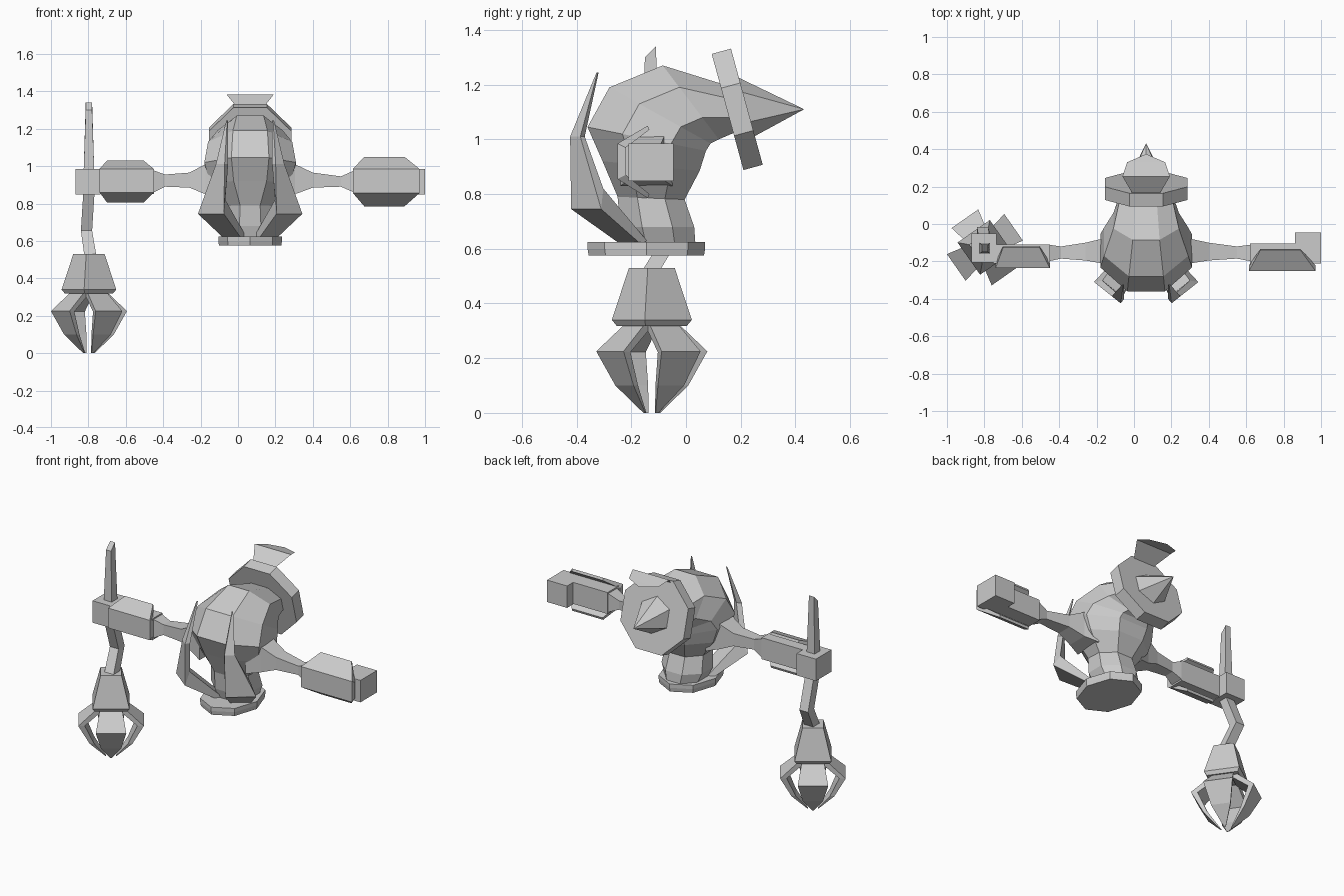
import bpy, bmesh, math
from mathutils import Vector

cube = bpy.data.objects.get("Cube")
if cube:
    bpy.data.objects.remove(cube, do_unlink=True)

grey = bpy.data.materials.new("light_grey")
grey.use_nodes = True
grey.diffuse_color = (0.6, 0.6, 0.6, 1)
grey.node_tree.nodes["Principled BSDF"].inputs["Base Color"].default_value = (0.6, 0.6, 0.6, 1)

CX = 0.065  # body symmetry plane


def finish(name, bm):
    bmesh.ops.remove_doubles(bm, verts=bm.verts, dist=0.0005)
    bmesh.ops.recalc_face_normals(bm, faces=bm.faces)
    me = bpy.data.meshes.new(name)
    bm.to_mesh(me)
    bm.free()
    me.materials.append(grey)
    ob = bpy.data.objects.new(name, me)
    bpy.context.collection.objects.link(ob)


def loft(name, sections):
    """Skin a row of closed sections with the same point count."""
    bm = bmesh.new()
    rings = [[bm.verts.new(p) for p in s] for s in sections]
    n = len(rings[0])
    for a, b in zip(rings, rings[1:]):
        for i in range(n):
            j = (i + 1) % n
            bm.faces.new((a[i], a[j], b[j], b[i]))
    bm.faces.new(rings[0])
    bm.faces.new(rings[-1])
    finish(name, bm)


def box(name, x, y, z):
    rect = [(x[0], y[0]), (x[1], y[0]), (x[1], y[1]), (x[0], y[1])]
    loft(name, [[(px, py, h) for px, py in rect] for h in z])


def rect_x(x, y0, y1, z0, z1):
    return [(x, y0, z0), (x, y1, z0), (x, y1, z1), (x, y0, z1)]


OCTAGON = [(1, -0.41), (1, 0.41), (0.41, 1), (-0.41, 1),
           (-1, 0.41), (-1, -0.41), (-0.41, -1), (0.41, -1)]

# Curved body: (outer y, z), (inner y, z), half width
stations = [
    ((-0.22, 0.61), (0.035, 0.61), 0.11),
    ((-0.24, 0.68), (0.03, 0.68), 0.14),
    ((-0.25, 0.79), (-0.005, 0.78), 0.13),
    ((-0.305, 0.92), (0.05, 0.885), 0.215),
    ((-0.36, 1.045), (0.073, 0.958), 0.245),
    ((-0.28, 1.19), (0.09, 0.985), 0.225),
    ((-0.085, 1.27), (0.12, 1.0), 0.175),
    ((0.14, 1.2), (0.19, 1.03), 0.135),
]
sections = []
for o, i, w in stations:
    mid = Vector(((o[0] + i[0]) / 2, (o[1] + i[1]) / 2))
    arm = Vector(o) - mid
    sections.append([(CX + w * v, mid.x + arm.x * u, mid.y + arm.y * u) for u, v in OCTAGON])
loft("body", sections)

# Tilted octagonal disc at the end of the body
axis = Vector((0, 0.965, 0.264)).normalized()
up = Vector((0, -0.264, 0.965)).normalized()
side = Vector((1, 0, 0))
front_c = Vector((CX, 0.152, 1.10))
loft("tail_disc", [[front_c + axis * d + (up * u + side * v) * 0.22 for u, v in OCTAGON]
                   for d in (0, 0.073)])

# Rear spike on the disc
back_c = front_c + axis * 0.07
base = [back_c + (up * math.cos(k * math.pi / 3) + side * math.sin(k * math.pi / 3)) * 0.112
        for k in range(6)]
loft("tail_spike", [base, [Vector((CX, 0.432, 1.11))] * 6])

# Flared sheet crest over the disc
bm = bmesh.new()
rows = [[bm.verts.new((CX + s * w, y, z)) for s in (-1, 1)] for w, y, z in
        ((0.06, 0.14, 1.30), (0.127, 0.255, 1.384), (0.102, 0.33, 1.362))]
for a, b in zip(rows, rows[1:]):
    bm.faces.new((a[0], a[1], b[1], b[0]))
bm.faces.new((rows[2][0], rows[2][1], bm.verts.new((CX, 0.374, 1.35))))
finish("crest", bm)

# Flat plate under the body
loft("base_plate", [[(CX + 0.17 * k * math.sin(i * math.pi / 4),
                      -0.145 + 0.215 * k * math.cos(i * math.pi / 4), z) for i in range(8)]
                    for k, z in ((0.98, 0.575), (1, 0.6), (1, 0.624))])

# Pair of thin bent blades in front of the body
t, n = Vector((0.78, -0.62, 0)), Vector((0.76, 0.64, 0))
for s, name in ((1, "right_blade"), (-1, "left_blade")):
    secs = []
    # outer centre, outer width, inner width, thickness, rise of the inner edge
    for c, w, wi, th, dz in (((-0.03, -0.20, 0.615), 0.12, 0.12, 0.03, 0.015),
                             ((-0.145, -0.365, 0.745), 0.177, 0.13, 0.035, 0.075),
                             ((-0.095, -0.405, 1.01), 0.06, 0.05, 0.03, 0.0),
                             ((-0.06, -0.325, 1.245), 0.006, 0.006, 0.006, 0.0)):
        c = Vector(c)
        d = c + n * th + Vector((0, 0, dz))
        pts = [c - t * w / 2, c + t * w / 2, d + t * wi / 2, d - t * wi / 2]
        secs.append([(CX + s * (p.x - CX), p.y, p.z) for p in pts])
    loft(name, secs)

# Arms, forearms and block hands
loft("left_arm", [rect_x(0.22, -0.24, -0.05, 0.83, 1.03), rect_x(0.305, -0.21, -0.08, 0.85, 1.01),
                  rect_x(0.40, -0.195, -0.10, 0.885, 0.965), rect_x(0.55, -0.185, -0.12, 0.89, 0.945),
                  rect_x(0.63, -0.20, -0.11, 0.855, 0.98)])
loft("right_arm", [rect_x(-0.10, -0.24, -0.05, 0.83, 1.03), rect_x(-0.175, -0.21, -0.08, 0.85, 1.01),
                   rect_x(-0.26, -0.195, -0.10, 0.885, 0.965), rect_x(-0.39, -0.185, -0.12, 0.89, 0.955),
                   rect_x(-0.46, -0.20, -0.11, 0.855, 0.98)])
box("left_forearm", (0.62, 0.87), (-0.22, -0.105), (0.85, 0.985))
box("right_forearm", (-0.75, -0.45), (-0.21, -0.11), (0.85, 0.985))
box("left_hand", (0.86, 1.0), (-0.21, -0.045), (0.847, 0.985))
box("right_hand", (-0.87, -0.735), (-0.205, -0.05), (0.847, 0.985))


def guard(name, x_front, x_back, yf, yb, zf, zb):
    """Front plate with two tapered flanges spread above and below."""
    secs = []
    for front, y, z in ((0, yb, zb[1]), (1, yf, zf[1]), (1, yf, zf[0]), (0, yb, zb[0])):
        xs = x_front if front else x_back
        yi = y + (0.03 if front else 0.006)
        zi = z - 0.015 if z > 0.91 else z + 0.015
        secs.append([(xs[0], y, z), (xs[1], y, z), (xs[1], yi, zi), (xs[0], yi, zi)])
    loft(name, secs)


guard("left_guard", (0.615, 0.97), (0.675, 0.89), -0.25, -0.14, (0.855, 0.985), (0.785, 1.05))
guard("right_guard", (-0.74, -0.45), (-0.70, -0.505), -0.235, -0.125, (0.86, 0.985), (0.805, 1.03))

# Spike and bent cable on the right hand
HX, HY = -0.797, -0.125


def square(x, y, z, h, k=1.0, slant=0.0):
    return [(x + a * h, y + b * h * k, z + b * slant) for a, b in ((-1, -1), (1, -1), (1, 1), (-1, 1))]


loft("hand_spike", [square(HX, -0.13, 0.98, 0.028), square(HX, -0.13, 1.32, 0.017, 1.2, 0.02)])
loft("cable", [square(HX, HY, 0.86, 0.03), square(-0.81, -0.045, 0.655, 0.03),
               square(-0.79, -0.125, 0.525, 0.032)])

# Grab head, turned about its own axis
TURN = math.radians(35)


def turned(r, w, z, ang=TURN):
    c, s = math.cos(ang), math.sin(ang)
    return (HX + r * c - w * s, HY + r * s + w * c, z)


loft("grab_head", [[turned(a * h, b * h, z) for a, b in ((-1, -1), (1, -1), (1, 1), (-1, 1))]
                   for h, z in ((0.06, 0.53), (0.105, 0.34), (0.092, 0.318))])

# Four prongs: outer r, outer z, inner r, inner z, half width
prong = [(0.07, 0.33, 0.045, 0.31, 0.062), (0.187, 0.225, 0.15, 0.222, 0.087),
         (0.122, 0.10, 0.098, 0.10, 0.058), (0.033, 0.0, 0.028, 0.0, 0.006)]
for k in range(4):
    ang = TURN + k * math.pi / 2
    loft("grab_prong_%d" % (k + 1),
         [[turned(ro, -w, zo, ang), turned(ro, w, zo, ang),
           turned(ri, w * 0.9, zi, ang), turned(ri, -w * 0.9, zi, ang)]
          for ro, zo, ri, zi, w in prong])
